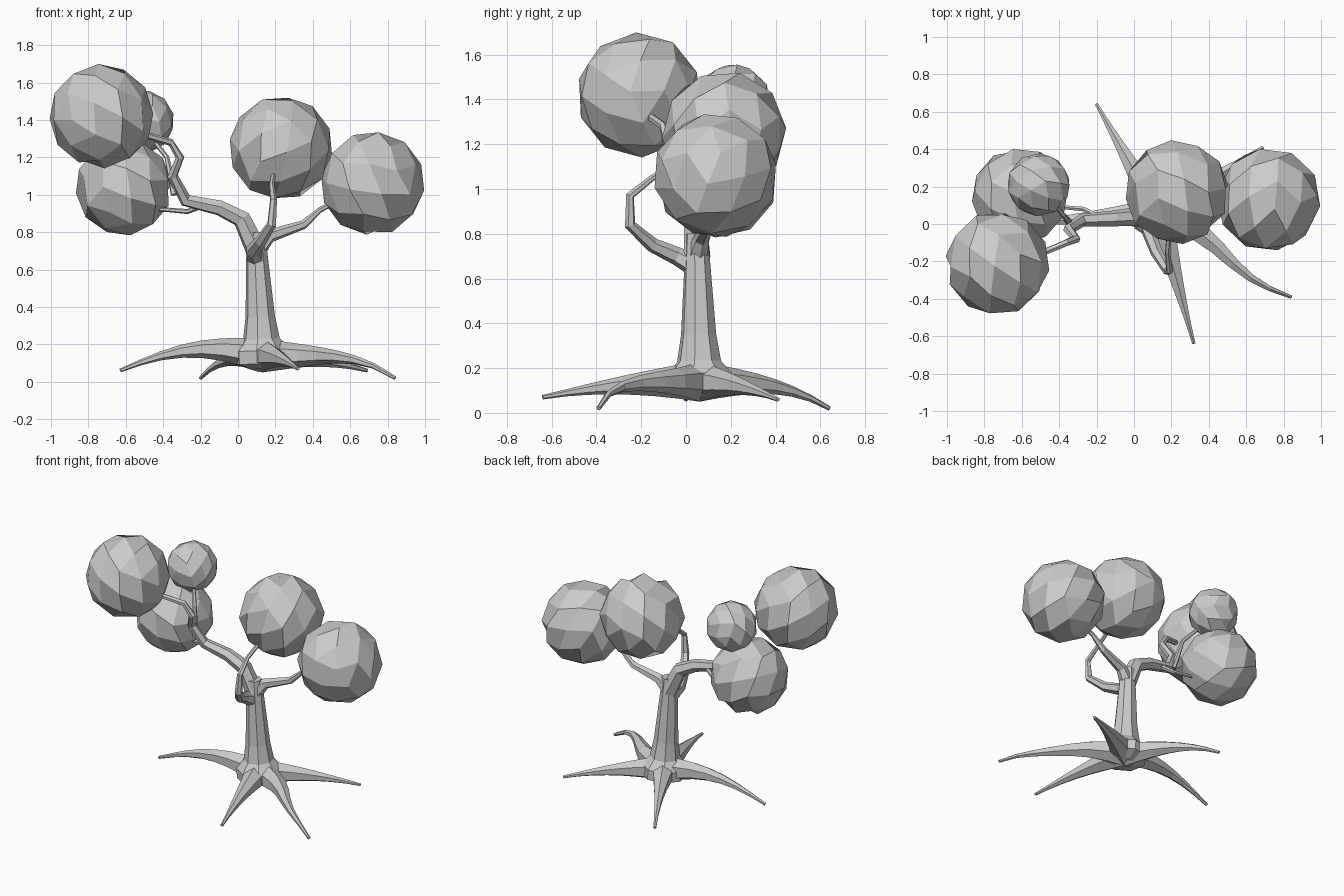
import bpy, bmesh, math, random
from mathutils import Vector, Euler

if "Cube" in bpy.data.objects:
    bpy.data.objects.remove(bpy.data.objects["Cube"], do_unlink=True)

random.seed(4)
grey = bpy.data.materials.new("plain grey")
grey.use_nodes = True
grey.diffuse_color = (0.6, 0.6, 0.6, 1)
grey.node_tree.nodes["Principled BSDF"].inputs["Base Color"].default_value = grey.diffuse_color

UP = Vector((0, 0, 1))
FOOT = Vector((0.13, 0.06, 0.14))
CROTCH = Vector((0.1, 0.05, 0.7))


def add_object(name, bm):
    bmesh.ops.recalc_face_normals(bm, faces=bm.faces)
    mesh = bpy.data.meshes.new(name)
    bm.to_mesh(mesh)
    bm.free()
    mesh.materials.append(grey)
    obj = bpy.data.objects.new(name, mesh)
    bpy.context.collection.objects.link(obj)


def tube(name, centres, radii, sides):
    """Faceted tube whose rings follow the centres without twisting."""
    bm = bmesh.new()
    across = Vector((1, 0.2, 0))
    rings = []
    for index, (centre, radius) in enumerate(zip(centres, radii)):
        after = centres[min(index + 1, len(centres) - 1)]
        before = centres[max(index - 1, 0)]
        along = (after - before).normalized()
        if index == 0 and abs(along.z) < 0.9:
            across = along.cross(UP)
        across = (across - along * across.dot(along)).normalized()
        other = along.cross(across)
        angles = [math.tau * (corner + 0.5) / sides for corner in range(sides)]
        rings.append([bm.verts.new(centre + radius * (across * math.cos(angle)
                                                      + other * math.sin(angle)))
                      for angle in angles])
    for low, high in zip(rings, rings[1:]):
        for corner in range(sides):
            following = (corner + 1) % sides
            bm.faces.new((low[corner], low[following], high[following], high[corner]))
    bm.faces.new(rings[0])
    bm.faces.new(rings[-1])
    add_object(name, bm)


def root(name, tip, droop, arch=0, sway=0):
    """Tapering root: droop sets how late it falls, arch lifts its middle, sway snakes it."""
    tip = Vector(tip)
    sideways = (tip - FOOT).cross(UP).normalized()
    steps = [step / 7 for step in range(8)]
    centres = []
    for t in steps:
        centre = FOOT.lerp(tip, t)
        centre.z = FOOT.z + (tip.z - FOOT.z) * t ** droop + arch * math.sin(math.pi * t)
        centres.append(centre + sideways * sway * math.sin(math.tau * t))
    radii = [0.01 + 0.08 * (1 - t) ** 1.4 for t in steps]
    tube(name, centres, radii, sides=6)


def branch(name, thick, thin, *points):
    """Branch that narrows quickly at first, then evenly."""
    centres = [Vector(point) for point in points]
    last = len(centres) - 1
    radii = [thin + (thick - thin) * (1 - index / last) ** 1.5 for index in range(last + 1)]
    tube(name, centres, radii, sides=6)


def leaf_ball(name, radius, *centre):
    """Coarse faceted ball, turned at random."""
    bm = bmesh.new()
    bmesh.ops.create_icosphere(bm, subdivisions=2, radius=radius)
    bmesh.ops.join_triangles(bm, faces=bm.faces, angle_face_threshold=math.pi,
                             angle_shape_threshold=math.pi)
    turn = Euler([random.uniform(0, math.tau) for axis in range(3)]).to_matrix()
    bmesh.ops.rotate(bm, verts=bm.verts, matrix=turn)
    bmesh.ops.translate(bm, verts=bm.verts, vec=centre)
    add_object(name, bm)


# Trunk with a flared foot, leaning slightly
trunk_profile = {0.07: 0.07, 0.1: 0.15, 0.17: 0.15, 0.23: 0.1, 0.35: 0.08, 0.8: 0.05}
tube("trunk", [FOOT.lerp(CROTCH, (height - FOOT.z) / (CROTCH.z - FOOT.z))
               for height in trunk_profile], list(trunk_profile.values()), sides=8)

# Roots spreading from the foot
root("left_front_root", (0.84, -0.39, 0.02), droop=5, sway=-0.03)
root("left_back_root", (0.69, 0.41, 0.06), droop=2)
root("front_root", (0.32, -0.64, 0.07), droop=2)
root("back_root", (-0.2, 0.64, 0.02), droop=3)
root("right_root", (-0.63, 0, 0.06), droop=2, arch=0.05)

# Branches
branch("right_branch", 0.06, 0.017, CROTCH, (0.02, 0.04, 0.87), (-0.1, 0.03, 0.93),
       (-0.28, 0.02, 0.97), (-0.35, -0.03, 1.1), (-0.31, -0.08, 1.2),
       (-0.36, -0.1, 1.28), (-0.6, -0.2, 1.35))
branch("right_low_twig", 0.02, 0.01, (-0.18, 0.03, 0.95), (-0.27, 0.08, 0.91), (-0.5, 0.1, 0.93))
branch("right_high_twig", 0.02, 0.01, (-0.34, 0, 1), (-0.38, 0.05, 1.2), (-0.5, 0.2, 1.35))
branch("front_branch", 0.05, 0.012, (0.1, 0.05, 0.65), (0.08, -0.04, 0.7), (0.12, -0.15, 0.75),
       (0.18, -0.25, 0.84), (0.19, -0.25, 0.97), (0.18, -0.15, 1.05), (0.2, 0.1, 1.18))
branch("left_branch", 0.05, 0.01, CROTCH, (0.17, 0.07, 0.78), (0.35, 0.1, 0.84),
       (0.44, 0.1, 0.92), (0.6, 0.1, 1))

# Foliage
leaf_ball("right_upper_foliage", 0.28, -0.73, -0.21, 1.42)
leaf_ball("right_lower_foliage", 0.26, -0.61, 0.15, 1.04)
leaf_ball("right_small_foliage", 0.17, -0.51, 0.21, 1.39)
leaf_ball("centre_foliage", 0.28, 0.23, 0.17, 1.25)
leaf_ball("left_foliage", 0.28, 0.72, 0.13, 1.06)
